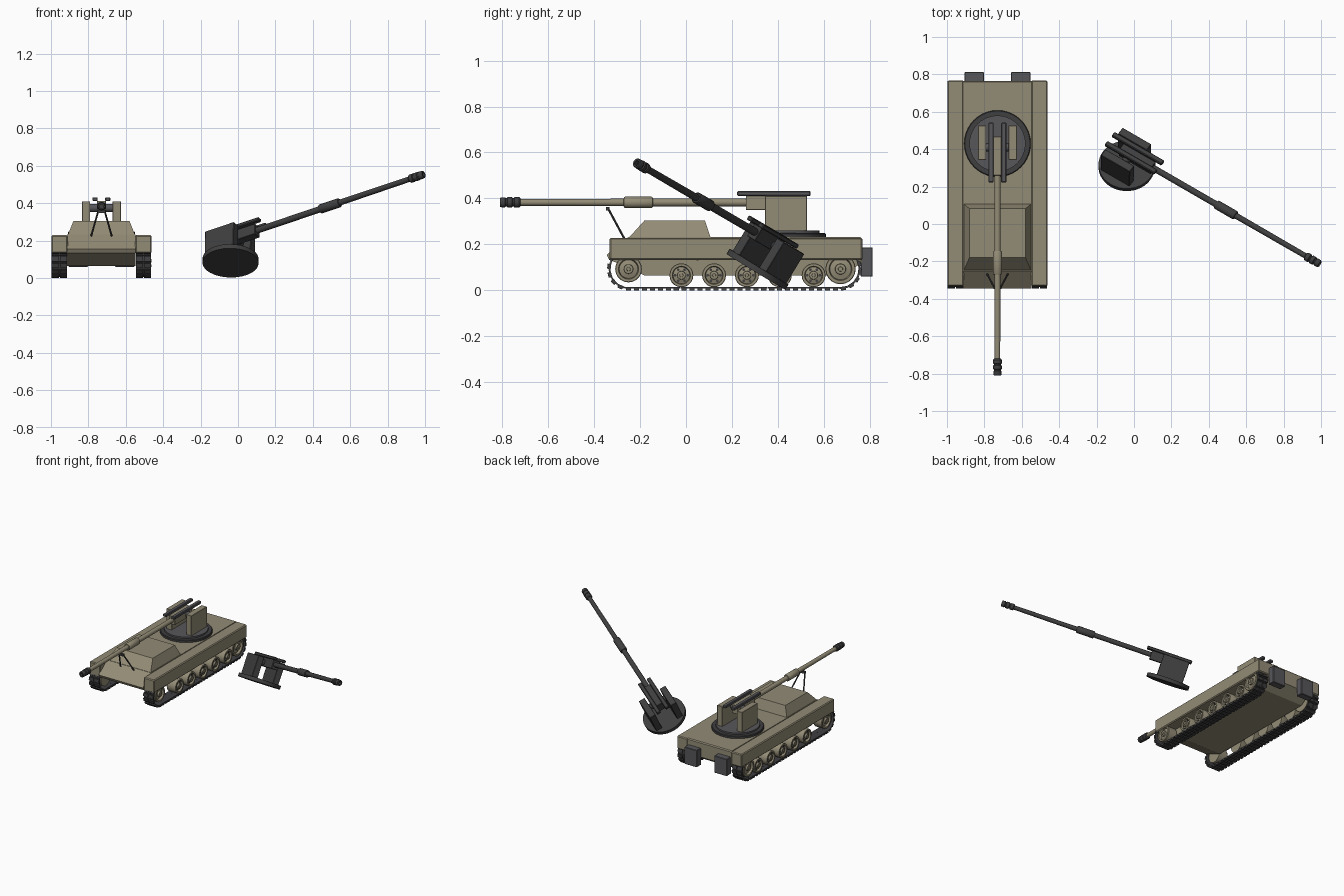
import bpy, bmesh, math
from mathutils import Matrix, Vector

if "Cube" in bpy.data.objects:
    bpy.data.objects.remove(bpy.data.objects["Cube"])


def material(name, col):
    m = bpy.data.materials.new(name)
    m.diffuse_color = (*col, 1)
    m.use_nodes = True
    m.node_tree.nodes["Principled BSDF"].inputs["Base Color"].default_value = m.diffuse_color
    return m


TAN = material("olive_tan", (0.29, 0.26, 0.18))
GREY = material("gun_grey", (0.095, 0.095, 0.105))
DARK = material("dark_steel", (0.05, 0.05, 0.053))
CHAR = material("charred_metal", (0.05, 0.05, 0.05))
CX = -0.73                      # vehicle centre line
I = Matrix.Identity(4)


def finish(name, bm, mat, M=I, bevel=0, smooth=False):
    bmesh.ops.recalc_face_normals(bm, faces=bm.faces)
    me = bpy.data.meshes.new(name)
    bm.to_mesh(me)
    bm.free()
    me.transform(M)
    me.materials.append(mat)
    ob = bpy.data.objects.new(name, me)
    bpy.context.collection.objects.link(ob)
    if bevel:
        b = ob.modifiers.new("bevel", 'BEVEL')
        b.width, b.segments = bevel, 1
    if smooth:
        bpy.ops.object.select_all(action='DESELECT')
        ob.select_set(True)
        bpy.context.view_layer.objects.active = ob
        bpy.ops.object.shade_smooth_by_angle(angle=math.radians(35))
    return ob


def add_box(bm, lo, hi, T=I):
    lo, hi = Vector(lo), Vector(hi)
    S = Matrix.Diagonal((*(hi - lo), 1))
    bmesh.ops.create_cube(bm, size=1, matrix=T @ Matrix.Translation((lo + hi) / 2) @ S)


def box(name, lo, hi, mat, M=I, bevel=0):
    bm = bmesh.new()
    add_box(bm, lo, hi)
    return finish(name, bm, mat, M, bevel)


def add_lathe(bm, p0, axis, profile, n):
    """Revolve (distance, radius) pairs around an axis starting at p0."""
    R = Vector(axis).to_track_quat('Z', 'Y').to_matrix()
    rings = []
    for d, r in profile:
        rings.append([bm.verts.new(Vector(p0) + R @ Vector(
            (r * math.cos(2 * math.pi * i / n), r * math.sin(2 * math.pi * i / n), d)))
            for i in range(n)])
    for a, b in zip(rings, rings[1:]):
        for i in range(n):
            bm.faces.new((a[i], a[(i + 1) % n], b[(i + 1) % n], b[i]))
    bm.faces.new(rings[0])
    bm.faces.new(rings[-1])


def lathe(name, p0, axis, profile, mat, M=I, n=24):
    bm = bmesh.new()
    add_lathe(bm, p0, axis, profile, n)
    return finish(name, bm, mat, M, smooth=True)


def prism(name, pts, x0, x1, mat, bevel=0):
    """Extrude a (y, z) outline across x."""
    bm = bmesh.new()
    f = bm.faces.new([bm.verts.new((x0, y, z)) for y, z in pts])
    out = bmesh.ops.extrude_face_region(bm, geom=[f])
    bmesh.ops.translate(bm, vec=(x1 - x0, 0, 0),
                        verts=[v for v in out['geom'] if isinstance(v, bmesh.types.BMVert)])
    return finish(name, bm, mat, bevel=bevel)


# Hull body with sloped nose and belly
prism("hull", [(-0.25, 0.232), (-0.345, 0.155), (-0.335, 0.135), (-0.18, 0.065),
               (0.68, 0.065), (0.765, 0.12), (0.765, 0.225), (0.758, 0.232)],
      CX - 0.183, CX + 0.183, TAN)

# Raised front cabin with sloped sides
bm = bmesh.new()
low = [(-.18, -.248), (.18, -.248), (.18, .107), (-.18, .107)]
top = [(-.15, -.18), (.15, -.18), (.15, .082), (-.15, .082)]
a = [bm.verts.new((CX + x, y, 0.23)) for x, y in low]
b = [bm.verts.new((CX + x, y, 0.305)) for x, y in top]
bm.faces.new(a)
bm.faces.new(b)
for i in range(4):
    j = (i + 1) % 4
    bm.faces.new((a[i], a[j], b[j], b[i]))
finish("front_cabin", bm, TAN)

# Track outline: stadium around the end wheels
Y0, Y1, ZC, RT = -0.25, 0.672, 0.093, 0.081
STRAIGHT, ARC = Y1 - Y0, math.pi * RT
LOOP = 2 * (STRAIGHT + ARC)


def track_frame(s):
    """Frame on the track path, local z pointing outward."""
    s %= LOOP
    if s < STRAIGHT:
        y, ang, up = Y0 + s, math.pi, 0
    elif s < STRAIGHT + ARC:
        y, ang = Y1, math.pi + (s - STRAIGHT) / RT
    elif s < 2 * STRAIGHT + ARC:
        y, ang = Y1 - (s - STRAIGHT - ARC), 2 * math.pi
    else:
        y, ang = Y0, 2 * math.pi + (s - 2 * STRAIGHT - ARC) / RT
    return Matrix.Translation((0, y, ZC)) @ Matrix.Rotation(ang, 4, 'X') \
        @ Matrix.Translation((0, 0, RT))


for side, label in ((-1, "left"), (1, "right")):
    def sx(d):
        return CX + side * d

    # Side sponson
    x0, x1 = sorted((sx(0.18), sx(0.268)))
    box(label + "_sponson", (x0, -0.332, 0.132), (x1, 0.767, 0.229), TAN, bevel=0.006)
    # Rear stowage box
    x0, x1 = sorted((sx(0.072), sx(0.176)))
    box(label + "_rear_box", (x0, 0.76, 0.06), (x1, 0.812, 0.187), GREY, bevel=0.003)

    # Track made of plates, each with twin pads
    bm = bmesh.new()
    count = 68
    for k in range(count):
        T = Matrix.Translation((sx(0.225), 0, 0)) @ track_frame(k * LOOP / count)
        add_box(bm, (-0.04, -0.0172, -0.004), (0.04, 0.0172, 0.004), T)
        for px in (-0.041, 0.003):
            add_box(bm, (px, -0.011, 0.003), (px + 0.038, 0.011, 0.012), T)
    finish(label + "_track", bm, DARK)

    # Road wheels and end wheels with dished faces and hubs
    wheels = [(y, 0.066, 0.052) for y in (-0.02, 0.122, 0.265, 0.408, 0.555)]
    for i, (y, z, r) in enumerate(wheels + [(Y0, ZC, 0.058), (Y1, ZC, 0.066)]):
        lathe(f"{label}_wheel_{i + 1}", (sx(0.19), y, z), (side, 0, 0),
              [(0, r), (0.068, r), (0.071, r * 0.96), (0.071, r * 0.76), (0.055, r * 0.7),
               (0.061, r * 0.36), (0.073, r * 0.34), (0.074, r * 0.16), (0.078, r * 0.14)],
              TAN, n=20)
        if i < 5:
            bm = bmesh.new()
            for k in range(6):
                t = k * math.pi / 3
                add_lathe(bm, (sx(0.244), y + r * 0.53 * math.cos(t), z + r * 0.53 * math.sin(t)),
                          (side, 0, 0), [(0, 0.006), (0.008, 0.006)], 8)
            finish(f"{label}_wheel_holes_{i + 1}", bm, DARK)

    # Return rollers
    for y in (0.05, 0.335):
        lathe(f"{label}_roller", (sx(0.19), y, 0.15), (side, 0, 0),
              [(0, 0.02), (0.06, 0.02)], TAN, n=12)

# Turret seat on the hull roof
lathe("turret_race", (CX, 0.43, 0.228), (0, 0, 1),
      [(0, 0.178), (0.018, 0.178), (0.022, 0.174)], DARK, n=40)

# Barrel travel lock: two legs, foot and clamp
for s in (-1, 1):
    p, q = Vector((CX + s * 0.055, -0.268, 0.225)), Vector((CX + s * 0.018, -0.338, 0.355))
    lathe("lock_leg", p, q - p, [(0, 0.005), ((q - p).length, 0.005)], DARK, n=8)
box("lock_clamp", (CX - 0.022, -0.348, 0.348), (CX + 0.022, -0.332, 0.364), DARK)


def turret(prefix, M, body, metal, muzzle):
    """Gun mount with origin at the base disc, barrel pointing to -y."""
    lathe(prefix + "base_disc", (0, 0, 0), (0, 0, 1), [(0, 0.15), (0.026, 0.15)], metal, M, 40)
    for s in (-1, 1):
        x0, x1 = sorted((s * 0.06, s * 0.104))
        box(prefix + "cheek_plate", (x0, -0.087, 0.02), (x1, 0.097, 0.175), body, M, 0.002)
        x0, x1 = sorted((s * 0.02, s * 0.048))
        box(prefix + "recoil_rail", (x0, -0.208, 0.176), (x1, 0.112, 0.197), metal, M, 0.004)
    # Breech, trunnion and barrel
    box(prefix + "breech", (-0.024, -0.17, 0.115), (0.024, 0.037, 0.178), body, M, 0.002)
    lathe(prefix + "trunnion", (-0.065, -0.02, 0.14), (1, 0, 0),
          [(0, 0.022), (0.13, 0.022)], metal, M, 16)
    lathe(prefix + "barrel", (0, -0.16, 0.148), (0, -1, 0),
          [(0, 0.017), (0.414, 0.017), (0.415, 0.022), (0.42, 0.025), (0.535, 0.025),
           (0.54, 0.022), (0.541, 0.016), (1.03, 0.0145)], body, M, 20)
    lathe(prefix + "muzzle_brake", (0, -1.15, 0.148), (0, -1, 0),
          [(0, 0.018), (0.006, 0.023), (0.026, 0.023), (0.029, 0.018), (0.034, 0.018),
           (0.037, 0.023), (0.056, 0.023), (0.059, 0.018), (0.064, 0.018), (0.067, 0.022),
           (0.086, 0.021), (0.09, 0.018), (0.09, 0.011), (0.06, 0.011)], muzzle, M, 16)


turret("", Matrix.Translation((CX, 0.43, 0.235)), TAN, GREY, DARK)

# Detached wrecked turret, tipped over and charred
fwd = Vector((0.831, -0.48, 0.28)).normalized()
up = Vector((0.01, 0.52, 0.85))
up = (up - fwd * up.dot(fwd)).normalized()
back = -fwd
W = Matrix((back.cross(up), back, up)).transposed().to_4x4()
turret("wrecked_", Matrix.Translation((-0.04, 0.304, 0.081)) @ W, CHAR, CHAR, CHAR)
